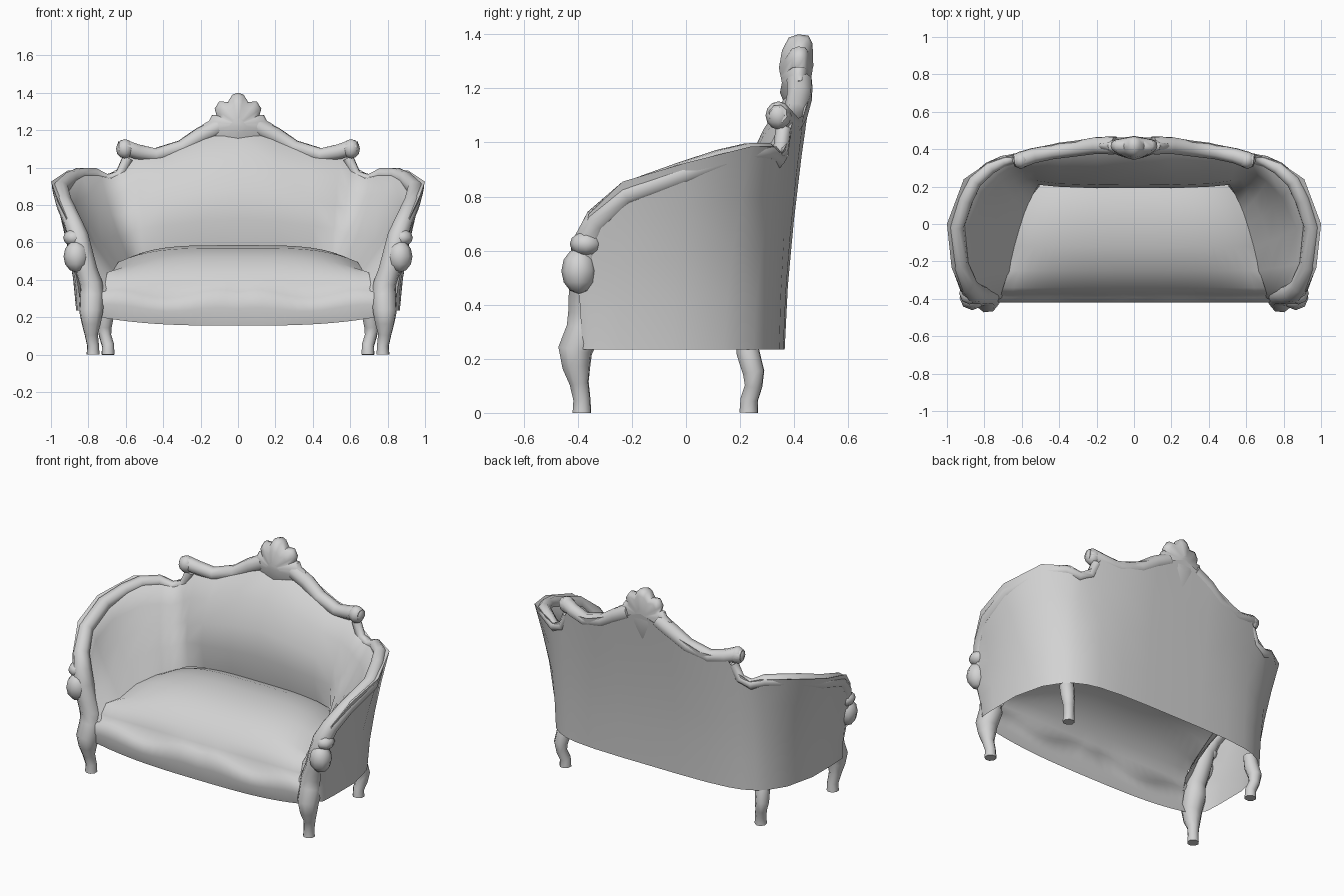
import bpy, bmesh
from math import cos, sin, pi, radians
from mathutils import Vector

cube = bpy.data.objects.get("Cube")
if cube:
    bpy.data.objects.remove(cube, do_unlink=True)

grey = bpy.data.materials.new("pale grey")
grey.use_nodes = True
grey.diffuse_color = (0.65, 0.65, 0.65, 1)
grey.node_tree.nodes["Principled BSDF"].inputs["Base Color"].default_value = (0.65, 0.65, 0.65, 1)


def finish(name, bm, mirror=True, angle=60):
    bmesh.ops.recalc_face_normals(bm, faces=bm.faces)
    mesh = bpy.data.meshes.new(name)
    bm.to_mesh(mesh)
    bm.free()
    mesh.materials.append(grey)
    obj = bpy.data.objects.new(name, mesh)
    bpy.context.collection.objects.link(obj)
    if mirror:
        mod = obj.modifiers.new("mirror", 'MIRROR')
        mod.use_clip = True
        mod.merge_threshold = 0.002
    bpy.ops.object.select_all(action='DESELECT')
    bpy.context.view_layer.objects.active = obj
    obj.select_set(True)
    bpy.ops.object.shade_smooth_by_angle(angle=radians(angle))
    return obj


def skin(bm, rows, closed=False):
    grid = [[bm.verts.new(p) for p in row] for row in rows]
    for a, b in zip(grid, grid[1:]):
        n = len(a)
        for i in range(n if closed else n - 1):
            j = (i + 1) % n
            bm.faces.new((a[i], a[j], b[j], b[i]))
    return grid


def tube(name, points, sides=8):
    """Tapered tube without twist; each point is x, y, z, radius."""
    bm = bmesh.new()
    path = [Vector(p[:3]) for p in points]
    rings = []
    side = Vector((.3, -1, .2))
    for i, p in enumerate(path):
        along = (path[min(i + 1, len(path) - 1)] - path[max(i - 1, 0)]).normalized()
        side = (side - along * side.dot(along)).normalized()
        up = along.cross(side)
        r = points[i][3]
        rings.append([p + r * (side * cos(2 * pi * k / sides) + up * sin(2 * pi * k / sides))
                      for k in range(sides)])
    grid = skin(bm, rings, True)
    bm.faces.new(grid[0])
    bm.faces.new(grid[-1])
    return finish(name, bm)


def knob(name, centre, size):
    bm = bmesh.new()
    bmesh.ops.create_uvsphere(bm, u_segments=8, v_segments=6, radius=1)
    for v in bm.verts:
        v.co = Vector([c + s * q for c, s, q in zip(centre, size, v.co)])
    return finish(name, bm)


# Wrap-around shell: lower edge, outer rim, inner rim and seat line per column
lower = [(0, .365), (.2, .365), (.4, .36), (.55, .345), (.63, .325), (.7, .29), (.75, .25),
         (.82, .14), (.865, -.05), (.865, -.25), (.86, -.36), (.84, -.385)]
outer = [(0, .465, 1.25), (.2, .46, 1.18), (.4, .435, 1.1), (.57, .395, 1.08), (.63, .375, 1),
         (.7, .355, .96), (.77, .335, .985), (.91, .24, .985), (1, 0, .925), (.975, -.235, .855),
         (.92, -.36, .735), (.88, -.4, .5)]
inner = [(0, .375, 1.18), (.2, .37, 1.14), (.4, .355, 1.06), (.54, .33, 1.03), (.6, .325, .98),
         (.67, .3, .94), (.73, .27, .95), (.83, .18, .95), (.92, 0, .9), (.9, -.21, .83),
         (.85, -.34, .7), (.8, -.4, .47)]
seatline = [(0, .23, .53), (.2, .23, .53), (.4, .23, .53), (.5, .21, .52), (.54, .16, .51),
            (.56, .11, .5), (.58, .06, .5), (.6, -.02, .49), (.63, -.13, .47), (.66, -.25, .44),
            (.69, -.35, .4), (.71, -.4, .33)]
padding = [.1, .1, .085, .045, .01]

bm = bmesh.new()
columns = []
for i, (lo, out, inn, seat) in enumerate(zip(lower, outer, inner, seatline)):
    lo, out, inn, seat = Vector((*lo, .235)), Vector(out), Vector(inn), Vector(seat)
    column = []
    for t in (0, .25, .5, .75, 1):
        p = lo.lerp(out, t)
        flare = t ** 1.5
        p.x, p.y = lo.x + (out.x - lo.x) * flare, lo.y + (out.y - lo.y) * flare
        column.append(p)
    # back cushion swells forward, arms are slightly hollow
    for t in (0, .2, .45, .7, 1):
        p = inn.lerp(seat, t)
        if i < len(padding):
            p.y -= padding[i] * sin(pi * t)
        else:
            p.x += .015 * sin(pi * t)
        column.append(p)
    columns.append(column)
skin(bm, columns)
finish("padded_shell", bm)

# Domed seat flowing down into the scalloped front rail
bm = bmesh.new()
rows = []
for y, z, half in [(.25, .54, .55), (.15, .575, .57), (.02, .585, .6), (-.12, .57, .64),
                   (-.25, .52, .67), (-.34, .44, .7), (-.375, .38, .71)]:
    rows.append([(half * u, y, z - .075 * u ** 4 * (y > -.3)) for u in [k / 12 for k in range(13)]])
for y, mix in [(-.39, 1), (-.41, .94), (-.42, .5), (-.4, 0)]:
    row = []
    for k in range(13):
        u = k / 12
        x = .76 * u
        scallop = .325 + .022 * cos(2 * pi * (x - .1) / .55)
        bottom = .155 + .05 * u ** 3
        row.append((x, y, bottom + (scallop - bottom) * mix))
    rows.append(row)
skin(bm, rows)
finish("seat_and_front_rail", bm)

# Front leg sweeping up into the arm post and rim
tube("front_leg_and_arm_rim", [
    (.775, -.385, 0, .036), (.775, -.385, .05, .033), (.785, -.395, .11, .037),
    (.785, -.405, .17, .054), (.785, -.41, .23, .066), (.78, -.375, .31, .07),
    (.785, -.375, .38, .062), (.81, -.375, .45, .06), (.835, -.375, .54, .062),
    (.855, -.365, .63, .058), (.885, -.33, .71, .05), (.93, -.22, .81, .046),
    (.95, -.01, .885, .046), (.9, .13, .935, .042), (.85, .23, .96, .04), (.77, .3, .965, .036),
    (.7, .335, .935, .032), (.63, .35, .96, .03), (.59, .36, 1.05, .03)])
tube("top_rail", [(.1, .42, 1.22, .05), (.2, .42, 1.17, .048), (.3, .405, 1.105, .045),
                  (.44, .385, 1.065, .042), (.54, .365, 1.085, .043), (.6, .345, 1.105, .045),
                  (.64, .34, 1.105, .035)])
knob("top_scroll", (.605, .342, 1.1), (.047, .048, .052))
knob("post_scroll", (.865, -.395, .525), (.068, .066, .085))
knob("upper_post_scroll", (.88, -.37, .625), (.055, .06, .045))

tube("back_leg", [(.695, .232, 0, .036), (.695, .234, .05, .034), (.71, .25, .1, .034),
                  (.715, .25, .15, .042), (.705, .23, .22, .045), (.7, .22, .29, .04)])

# Lobed crest, lens-shaped in depth, thinning towards its ends and lower tip
edge = [(0, 1.4), (.03, 1.39), (.055, 1.35), (.1, 1.355), (.125, 1.315), (.115, 1.28),
        (.14, 1.28), (.155, 1.25), (.19, 1.23), (.185, 1.19), (.12, 1.1), (0, 1.05)]
outline = edge + [(-x, z) for x, z in edge[-2:0:-1]]
bm = bmesh.new()
layers = []
for s, depth in [(.3, .056), (.8, .053), (.97, .038), (1, 0),
                 (.93, -.035), (.65, -.06), (.25, -.072)]:
    layer = []
    for x, z in outline:
        x, z = x * s, 1.23 + (z - 1.23) * s
        thin = 1 - 3.5 * abs(x) - 4 * max(0, 1.2 - z)
        layer.append((x, .415 + depth * thin, z))
    layers.append(layer)
grid = skin(bm, layers, True)
bm.faces.new(grid[0])
bm.faces.new(grid[-1])
finish("crest", bm, mirror=False)
